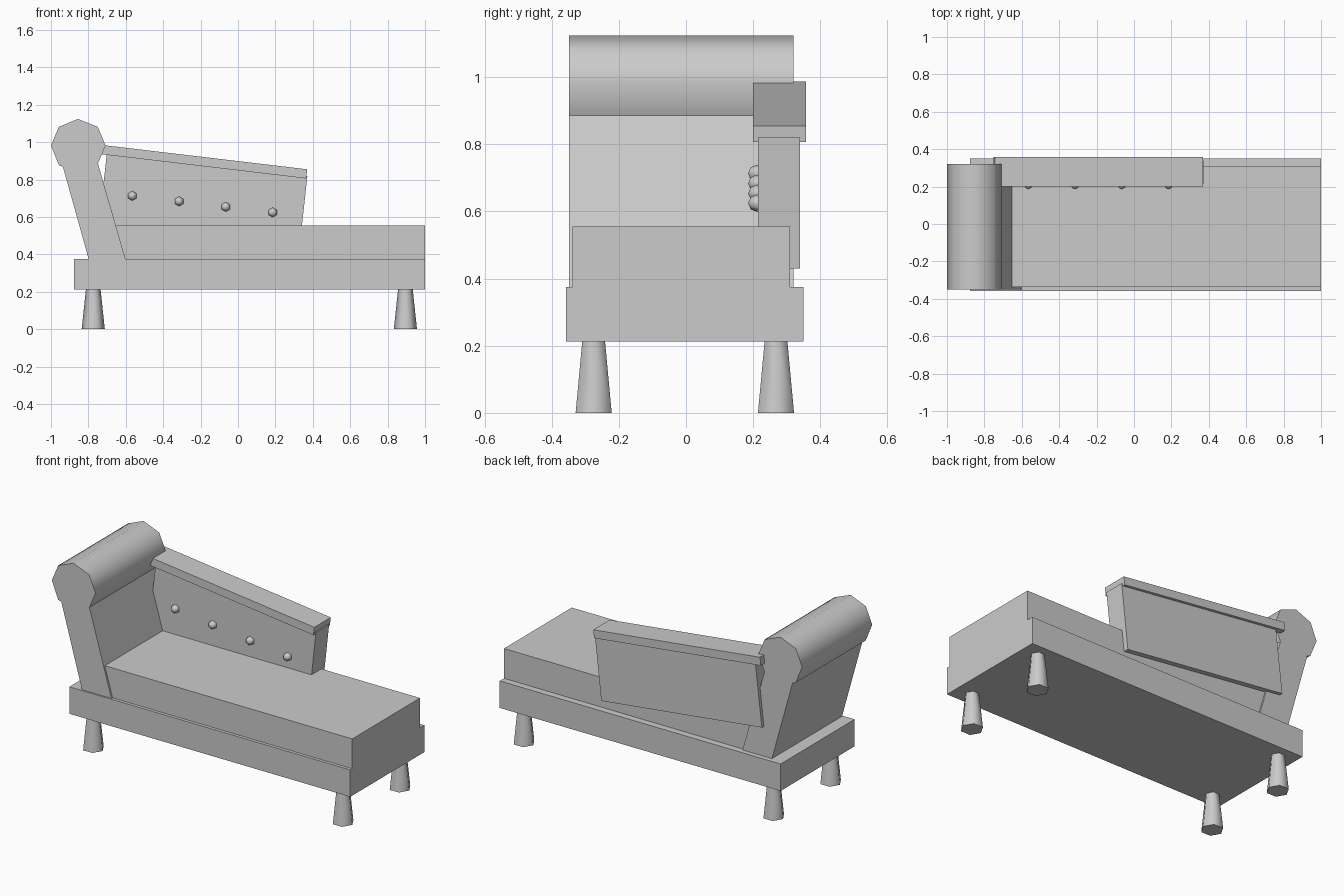
import bpy, bmesh, math

if "Cube" in bpy.data.objects:
    bpy.data.objects.remove(bpy.data.objects["Cube"])


def prism(name, profile, y0, y1, smooth_sides=()):
    """Extrude an xz outline along y; listed side indices are shaded smooth."""
    bm = bmesh.new()
    front = [bm.verts.new((x, y0, z)) for x, z in profile]
    back = [bm.verts.new((x, y1, z)) for x, z in profile]
    n = len(profile)
    bm.faces.new(front)
    bm.faces.new(back[::-1])
    for i in range(n):
        j = (i + 1) % n
        f = bm.faces.new((front[i], back[i], back[j], front[j]))
        f.smooth = i in smooth_sides
    bmesh.ops.recalc_face_normals(bm, faces=bm.faces[:])
    me = bpy.data.meshes.new(name)
    bm.to_mesh(me)
    bm.free()
    ob = bpy.data.objects.new(name, me)
    bpy.context.collection.objects.link(ob)
    return ob


def block(name, x0, x1, y0, y1, z0, z1):
    return prism(name, [(x0, z0), (x1, z0), (x1, z1), (x0, z1)], y0, y1)


# Base frame and seat cushion
block("base", -0.877, 1.0, -0.357, 0.35, 0.212, 0.375)
block("seat", -0.70, 1.0, -0.338, 0.309, 0.37, 0.555)

# Leaning headrest with a rolled top
headrest = [(-0.797, 0.37), (-0.60, 0.37), (-0.749, 0.886), (-0.708, 0.982),
            (-0.75, 1.082), (-0.856, 1.124), (-0.958, 1.082), (-1.0, 0.982),
            (-0.957, 0.876), (-0.936, 0.868)]
prism("headrest", headrest, -0.349, 0.32, smooth_sides=range(2, 8))

# Tilted back panel and its cap rail
prism("back_panel", [(-0.745, 0.556), (0.328, 0.43), (0.371, 0.82), (-0.70, 0.947)],
      0.214, 0.34)
prism("back_cap", [(-0.75, 0.938), (0.364, 0.806), (0.37, 0.855), (-0.744, 0.987)],
      0.2, 0.357)

# Upholstery buttons
for i in range(4):
    bpy.ops.mesh.primitive_uv_sphere_add(
        segments=6, ring_count=4, radius=0.026,
        location=(-0.565 + 0.25 * i, 0.211, 0.713 - 0.0295 * i),
        rotation=(math.pi / 2, 0, 0))
    ob = bpy.context.object
    ob.name = f"button_{i + 1}"
    bpy.ops.object.shade_smooth()

# Six-sided legs, wider at the floor
for x in (-0.774, 0.895):
    for y in (-0.275, 0.268):
        bpy.ops.mesh.primitive_cone_add(
            vertices=6, radius1=0.062, radius2=0.039, depth=0.215,
            location=(x, y, 0.1075), rotation=(0, 0, math.pi / 2))
        ob = bpy.context.object
        ob.name = ("left" if x < 0 else "right") + ("_front" if y < 0 else "_back") + "_leg"
        bpy.ops.object.shade_smooth_by_angle(angle=math.radians(65))
